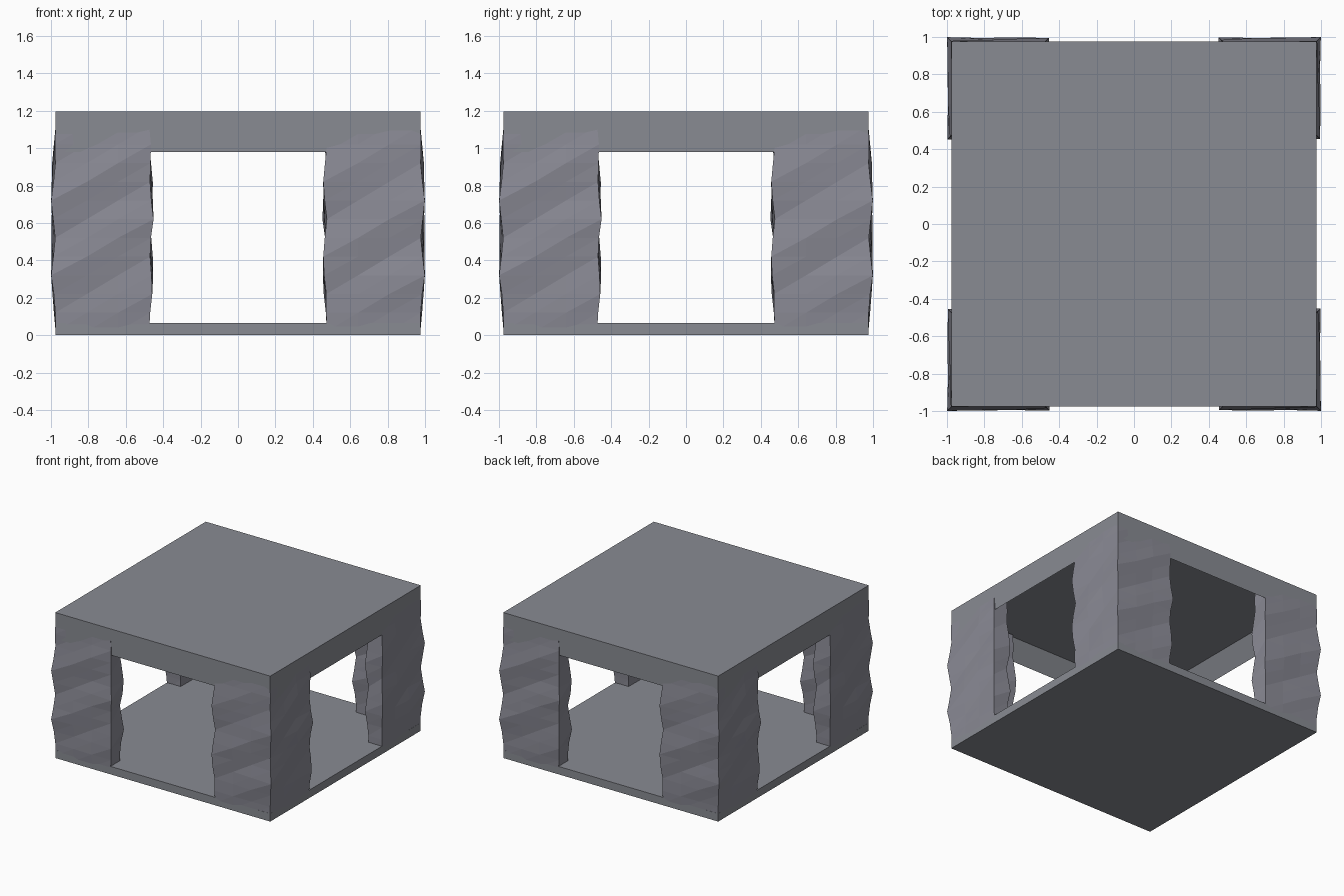
import bpy, bmesh, math, random
from mathutils import Matrix, Vector

random.seed(4)
if "Cube" in bpy.data.objects:
    bpy.data.objects.remove(bpy.data.objects["Cube"])

HALF = 0.977      # half width of the slabs
THICK = 0.12      # wall thickness of legs and roof rim
TOP = 1.195


def make_material(name, rgb):
    mat = bpy.data.materials.new(name)
    mat.use_nodes = True
    mat.diffuse_color = (*rgb, 1)
    mat.node_tree.nodes["Principled BSDF"].inputs["Base Color"].default_value = (*rgb, 1)
    return mat


slab_grey = make_material("slab grey", (0.25, 0.26, 0.29))
rock_grey = make_material("rock grey", (0.255, 0.255, 0.30))


def add_object(name, bm, mat):
    bmesh.ops.recalc_face_normals(bm, faces=bm.faces)
    mesh = bpy.data.meshes.new(name)
    bm.to_mesh(mesh)
    bm.free()
    mesh.materials.append(mat)
    obj = bpy.data.objects.new(name, mesh)
    bpy.context.collection.objects.link(obj)
    return obj


def slab(z0, z1):
    bm = bmesh.new()
    size = Matrix.Diagonal((2 * HALF, 2 * HALF, z1 - z0, 1))
    bmesh.ops.create_cube(bm, size=1, matrix=Matrix.Translation((0, 0, (z0 + z1) / 2)) @ size)
    return bm


# Floor slab
add_object("floor", slab(0, 0.065), slab_grey)

# Roof slab, hollowed from below to leave a rim
bm = slab(0.98, TOP)
under = min(bm.faces, key=lambda f: f.calc_center_median().z)
bmesh.ops.inset_region(bm, faces=[under], thickness=THICK)
bmesh.ops.translate(bm, verts=under.verts, vec=(0, 0, 0.15))
add_object("roof", bm, slab_grey)


# L-shaped rocky corner leg
def leg_ring():
    """Points and outward directions round the L, counterclockwise."""
    out, end = HALF - 0.002, 0.475
    inn = out - THICK
    corners = [Vector(p) for p in ((-out, -end), (-out, -out), (-end, -out),
                                   (-end, -inn), (-inn, -inn), (-inn, -end))]
    cuts = (3, 3, 1, 2, 2, 1)
    normals = []
    for i, a in enumerate(corners):
        d = (corners[(i + 1) % 6] - a).normalized()
        normals.append(Vector((d.y, -d.x)))
    ring = []
    for i, n in enumerate(cuts):
        for j in range(n):
            point = corners[i].lerp(corners[(i + 1) % 6], j / n)
            push = normals[i] + (normals[i - 1] if j == 0 else Vector((0, 0)))
            ring.append((point, push))
    return ring


def rocky_leg():
    bm = bmesh.new()
    ring = leg_ring()
    count, rows, step, start = len(ring), 11, 0.1, 0.02
    grid = []
    for k in range(rows + 1):
        # bulge fades out at both ends; ridges wind upwards round the leg
        fade = min(1, 1.4 * math.sin(math.pi * k / rows))
        row = []
        for i, (p, push) in enumerate(ring):
            wave = math.sin(math.pi / 2 * (k - 3 - i))
            bulge = fade * (0.012 + 0.010 * wave + random.uniform(-0.003, 0.003))
            q = p + push * bulge
            row.append(bm.verts.new((q.x, q.y, start + step * k)))
        grid.append(row)
    for low, high in zip(grid, grid[1:]):
        for i in range(count):
            j = (i + 1) % count
            bm.faces.new((low[i], low[j], high[j]))
            bm.faces.new((low[i], high[j], high[i]))
    bm.faces.new(grid[0][::-1])
    bm.faces.new(grid[-1])
    return add_object("front_right_leg", bm, rock_grey)


leg = rocky_leg()
for turn, name in enumerate(("front_left_leg", "back_left_leg", "back_right_leg"), 1):
    copy = bpy.data.objects.new(name, leg.data)
    copy.rotation_euler.z = turn * math.pi / 2
    bpy.context.collection.objects.link(copy)
